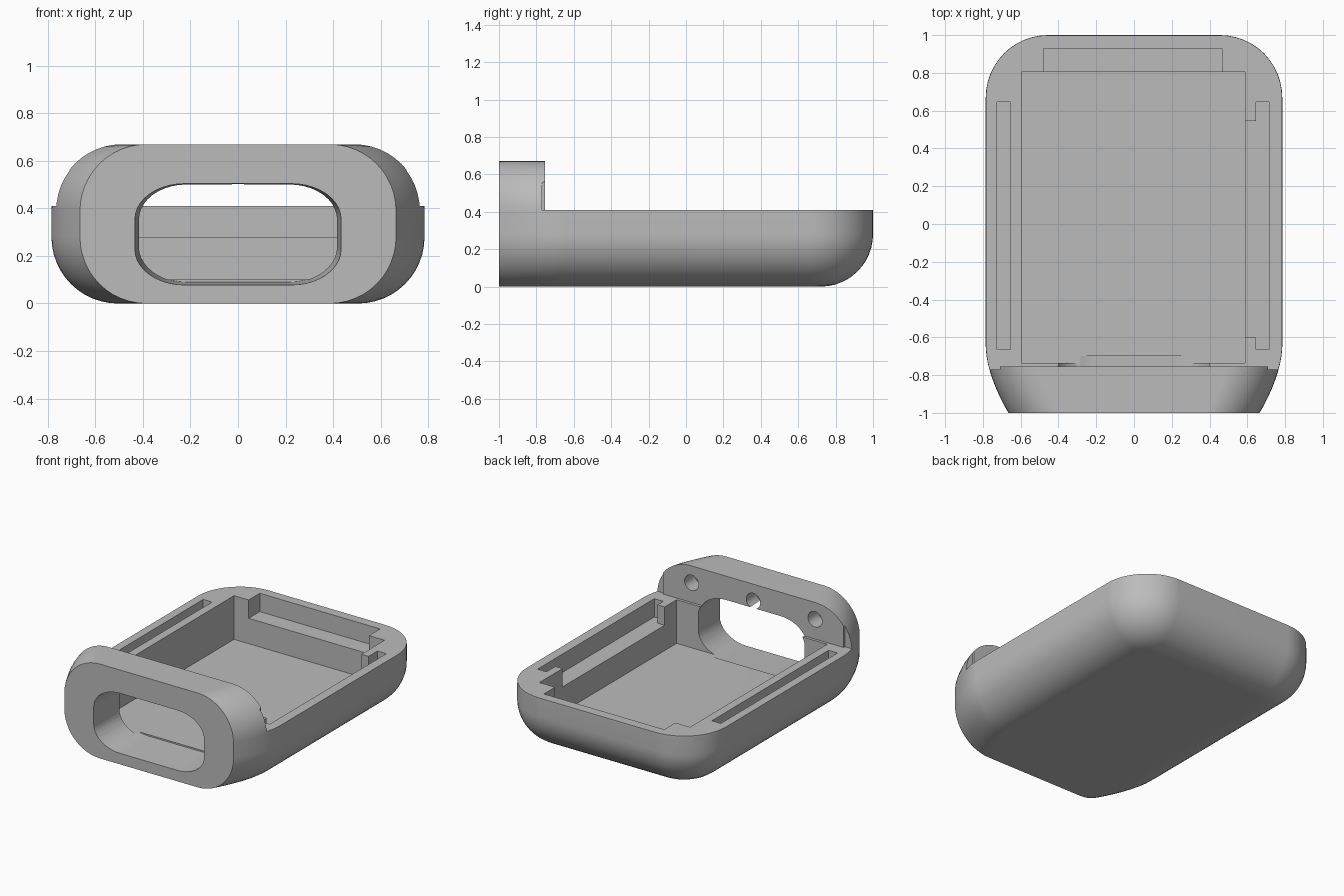
import bpy, bmesh, math

if "Cube" in bpy.data.objects:
    bpy.data.objects.remove(bpy.data.objects["Cube"])

H, R = 0.67, 0.28          # full height, edge rounding radius
DECK = 0.41                # height of the tray rim

grey = bpy.data.materials.new("plain grey")
grey.diffuse_color = (0.5, 0.5, 0.5, 1)
grey.use_nodes = True
grey.node_tree.nodes["Principled BSDF"].inputs["Base Color"].default_value = grey.diffuse_color


def loft(name, rings):
    """Solid skinned through equal-length closed rings, capped at both ends."""
    bm = bmesh.new()
    vs = [[bm.verts.new(p) for p in ring] for ring in rings]
    n = len(vs[0])
    for a, b in zip(vs, vs[1:]):
        for i in range(n):
            j = (i + 1) % n
            bm.faces.new((a[i], a[j], b[j], b[i]))
    bm.faces.new(vs[0])
    bm.faces.new(vs[-1])
    bmesh.ops.recalc_face_normals(bm, faces=bm.faces)
    me = bpy.data.meshes.new(name)
    bm.to_mesh(me)
    bm.free()
    me.materials.append(grey)
    ob = bpy.data.objects.new(name, me)
    bpy.context.collection.objects.link(ob)
    return ob


def prism(name, outline, z0, z1):
    return loft(name, [[(x, y, z) for x, y in outline] for z in (z0, z1)])


def box(name, x0, x1, y0, y1, z0, z1):
    return prism(name, [(x0, y0), (x1, y0), (x1, y1), (x0, y1)], z0, z1)


def plan(d):
    """Plan outline inset by d: tapered front, round back corners."""
    side = []
    for i in range(9):
        t = 1 - i / 8
        side.append((0.785 - 0.12 * t ** 1.7 - d, -0.65 - 0.35 * t))
    r = 0.33
    for i in range(13):
        a = math.pi / 2 * i / 12
        side.append((0.785 - r + (r - d) * math.cos(a), 1 - r + (r - d) * math.sin(a)))
    return side + [(-x, y) for x, y in reversed(side)]


def opening(y, w, z0, z1, rx, rz):
    """Rounded rectangular ring across the y direction."""
    ring = []
    for q, (sx, sz) in enumerate([(1, 1), (-1, 1), (-1, -1), (1, -1)]):
        cx, cz = sx * (w - rx), (z1 - rz if sz > 0 else z0 + rz)
        for i in range(11):
            a = math.pi / 2 * (q + i / 10)
            ring.append((cx + rx * math.cos(a), y, cz + rz * math.sin(a)))
    return ring


# Rounded outer body, stacked from inset plan outlines
levels = []
for i in range(13):
    a = math.pi / 2 * i / 12
    levels.append((R * (1 - math.cos(a)), R * (1 - math.sin(a))))
levels += [(H - z, d) for z, d in reversed(levels)]
case = loft("case", [[(x, y, z) for x, y in plan(d)] for z, d in levels])

cutters = [
    # space above the rim, behind the hood
    box("rim_cut", -1, 1, -0.755, 1.2, DECK, 1),
    # main cavity and back shelf
    box("cavity_cut", -0.595, 0.588, -0.735, 0.805, 0.1, 0.8),
    box("back_shelf_cut", -0.48, 0.465, 0.7, 0.93, 0.28, 0.7),
    # left slot, and right slot that opens into the cavity
    box("left_slot_cut", -0.725, -0.655, -0.665, 0.645, 0.28, 0.6),
    prism("right_slot_cut", [(0.5, -0.6), (0.645, -0.6), (0.645, -0.665), (0.715, -0.665),
                             (0.715, 0.645), (0.645, 0.645), (0.645, 0.545), (0.5, 0.545)],
          0.28, 0.65),
    # front window
    loft("window_cut", [opening(-1.05, 0.437, 0.076, 0.505, 0.21, 0.15),
                        opening(-0.7, 0.415, 0.09, 0.5, 0.2, 0.15)]),
]
# Shallow steps at the outer ends of the hood
for s in (-1, 1):
    x0, x1 = sorted((s * 0.71, s * 0.9))
    cutters.append(box("hood_step_cut", x0, x1, -0.77, -0.7, DECK, 0.59))
# Three round sockets in the back of the hood
for x in (-0.485, 0, 0.485):
    cutters.append(loft("socket_cut", [
        [(x + 0.055 * math.cos(k * math.pi / 12), y, 0.55 + 0.055 * math.sin(k * math.pi / 12))
         for k in range(24)] for y in (-0.87, -0.7)]))

bpy.context.view_layer.objects.active = case
case.select_set(True)
for c in cutters:
    c.hide_render = True
    m = case.modifiers.new("cut", "BOOLEAN")
    m.operation, m.solver, m.object = "DIFFERENCE", "EXACT", c
    bpy.ops.object.modifier_apply(modifier=m.name)
    bpy.data.objects.remove(c)

# Smooth curves, crisp edges
bpy.ops.object.shade_smooth_by_angle(angle=math.radians(30))
wn = case.modifiers.new("normals", "WEIGHTED_NORMAL")
wn.keep_sharp = True
